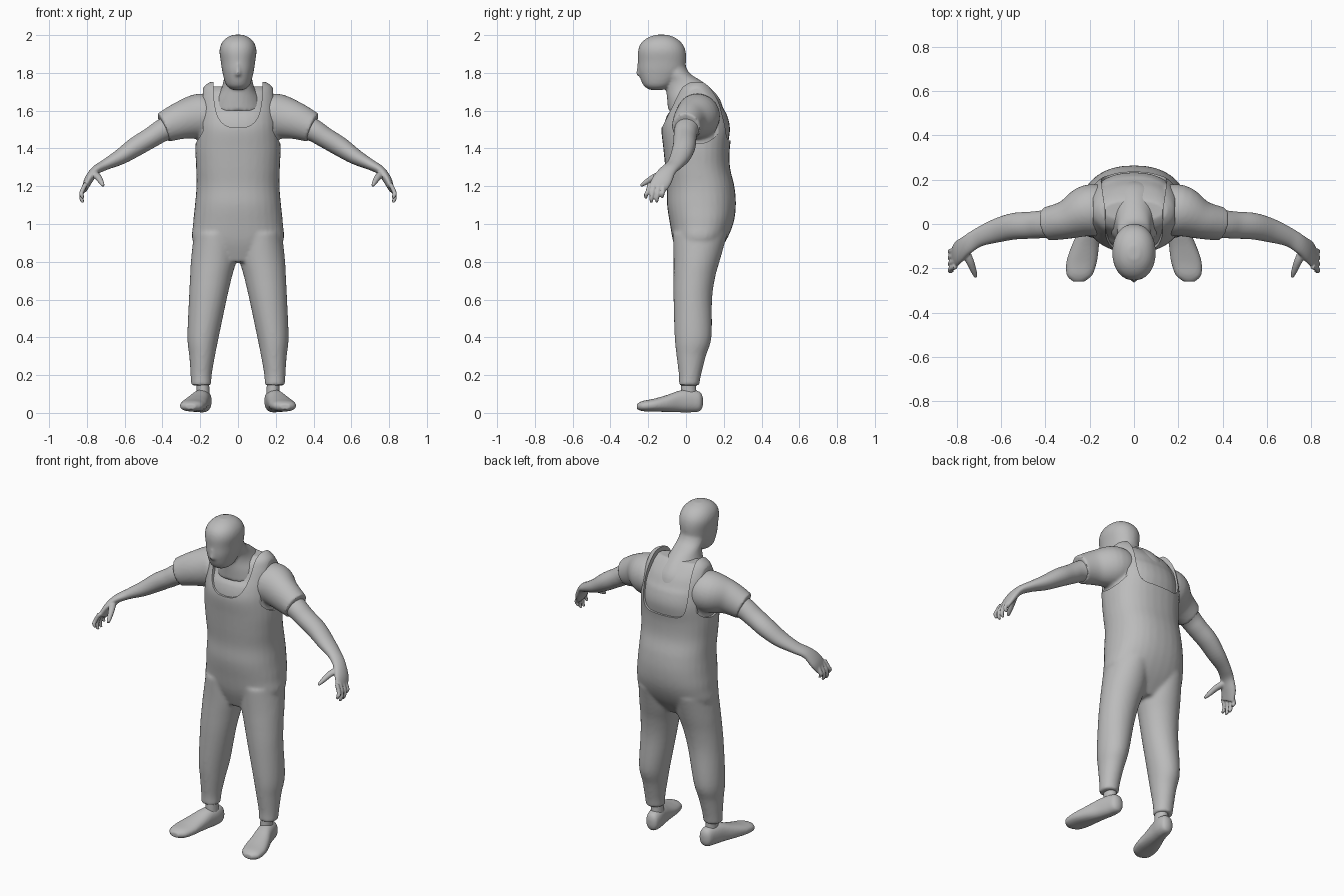
import bpy, bmesh, math
from mathutils import Vector

cube = bpy.data.objects.get("Cube")
if cube:
    bpy.data.objects.remove(cube, do_unlink=True)

X, Y, Z = Vector((1, 0, 0)), Vector((0, 1, 0)), Vector((0, 0, 1))

grey = bpy.data.materials.new("plain grey")
grey.use_nodes = True
COLOUR = (0.5, 0.5, 0.5, 1)
grey.diffuse_color = COLOUR
grey.node_tree.nodes["Principled BSDF"].inputs["Base Color"].default_value = COLOUR


def spline(rings, steps=5):
    """Smooth the control rings with a Catmull-Rom curve."""
    pts = [Vector(r) for r in rings]
    out = []
    for i in range(len(pts) - 1):
        p0, p1, p2 = pts[max(i - 1, 0)], pts[i], pts[i + 1]
        p3 = pts[min(i + 2, len(pts) - 1)]
        for s in range(steps):
            t = s / steps
            out.append(0.5 * (2 * p1 + (p2 - p0) * t
                              + (2 * p0 - 5 * p1 + 4 * p2 - p3) * t ** 2
                              + (3 * p1 - p0 - 3 * p2 + p3) * t ** 3))
    return out + [pts[-1]]


def loft(bm, rings, side=X, axis=None, n=2.0, both=False, sides=32):
    """Skin rounded rings (x, y, z, half width, half depth) along a path."""
    rings = spline(rings)
    mids = [Vector(r[:3]) for r in rings]
    for sign in (1, -1) if both else (1,):
        loops = []
        for i, r in enumerate(rings):
            t = axis or (mids[min(i + 1, len(mids) - 1)] - mids[max(i - 1, 0)]).normalized()
            u = (side - t * side.dot(t)).normalized()
            v = t.cross(u)
            loop = []
            for k in range(sides):
                c, s = math.cos(math.tau * k / sides), math.sin(math.tau * k / sides)
                p = mids[i] + u * r[3] * math.copysign(abs(c) ** (2 / n), c) \
                    + v * r[4] * math.copysign(abs(s) ** (2 / n), s)
                loop.append(bm.verts.new((p.x * sign, p.y, p.z)))
            loops.append(loop)
        for a, b in zip(loops, loops[1:]):
            for k in range(sides):
                j = (k + 1) % sides
                bm.faces.new((a[k], a[j], b[j], b[k]))
        bm.faces.new(loops[0])
        bm.faces.new(loops[-1])


def level(rows):
    """Turn (z, centre x, half width, front y, back y) into rings."""
    return [(x, (f + b) / 2, z, w, (b - f) / 2) for z, x, w, f, b in rows]


def finish(name, bm, voxel=None, smooth=4, cutters=()):
    """Make the object, fuse its lofts, cut it and shade it."""
    bmesh.ops.recalc_face_normals(bm, faces=bm.faces)
    mesh = bpy.data.meshes.new(name)
    bm.to_mesh(mesh)
    bm.free()
    mesh.materials.append(grey)
    ob = bpy.data.objects.new(name, mesh)
    bpy.context.scene.collection.objects.link(ob)
    if not voxel:
        ob.hide_render = True
        return ob
    fuse = ob.modifiers.new("fuse", 'REMESH')
    fuse.mode, fuse.voxel_size = 'VOXEL', voxel
    soft = ob.modifiers.new("soften", 'SMOOTH')
    soft.factor, soft.iterations = 0.5, smooth
    for c in cutters:
        cut = ob.modifiers.new("cut", 'BOOLEAN')
        cut.operation, cut.object, cut.solver = 'DIFFERENCE', c, 'EXACT'
    bpy.ops.object.select_all(action='DESELECT')
    bpy.context.view_layer.objects.active = ob
    ob.select_set(True)
    for m in list(ob.modifiers):
        bpy.ops.object.modifier_apply(modifier=m.name)
    bpy.ops.object.shade_smooth_by_angle(angle=math.radians(40))
    for c in cutters:
        bpy.data.objects.remove(c, do_unlink=True)
    return ob


def cutter(name, rings, side, axis, n, both=False):
    bm = bmesh.new()
    loft(bm, rings, side, axis, n, both)
    return finish(name, bm)


# Trunk levels shared by the overalls and the shirt
trunk = [(.80, 0, .12, -.03, .13), (.90, 0, .235, -.066, .205), (1.0, 0, .238, -.085, .25),
         (1.1, 0, .228, -.10, .264), (1.2, 0, .22, -.10, .256), (1.3, 0, .222, -.11, .233),
         (1.4, 0, .226, -.12, .232), (1.5, 0, .22, -.13, .245), (1.57, 0, .214, -.115, .232),
         (1.63, 0, .208, -.09, .213), (1.68, 0, .198, -.068, .187), (1.725, 0, .183, -.04, .15),
         (1.752, 0, .15, .0, .12)]

# Overalls: trunk and trouser legs, opened at neck, back and arms
bm = bmesh.new()
loft(bm, level(trunk), axis=Z, n=2.3)
loft(bm, level([(.145, .195, .054, -.038, .07), (.2, .195, .056, -.038, .08),
                (.3, .19, .068, -.05, .105), (.4, .185, .083, -.06, .135),
                (.6, .16, .10, -.066, .138), (.72, .143, .111, -.066, .155),
                (.82, .127, .121, -.066, .183), (.95, .115, .118, -.07, .22)]),
     axis=Z, both=True)
neckline = cutter("neckline_cutter", [(0, -.4, 1.76, .13, .25), (0, .07, 1.76, .13, .25)], X, Y, 3)
back_gap = cutter("back_cutter", [(0, .065, 1.76, .13, .32), (0, .4, 1.76, .18, .32)], X, Y, 6)
armholes = cutter("armhole_cutter", [(.186, .06, 1.61, .145, .185), (.4, .06, 1.61, .145, .185)],
                  Y, X, 2.2, True)
finish("overalls", bm, .01, 6, (neckline, back_gap, armholes))

# Shirt: trunk just inside the overalls, with short sleeves
bm = bmesh.new()
loft(bm, level([(z - (.024 if z > 1.6 else 0), x, w - .012, f + .012, b - .012)
                for z, x, w, f, b in trunk if z > 1.25]), axis=Z, n=2.3)
loft(bm, [(.10, .065, 1.57, .10, .10), (.20, .06, 1.57, .118, .12),
          (.30, .02, 1.548, .088, .10), (.395, .0, 1.51, .076, .08)], Y, both=True)
finish("shirt", bm, .009, 4)

# Head and neck
bm = bmesh.new()
loft(bm, level([(1.71, 0, .03, -.19, -.12), (1.735, 0, .062, -.226, -.07),
                (1.80, 0, .082, -.25, -.012), (1.86, 0, .091, -.253, .0),
                (1.915, 0, .098, -.254, -.002), (1.955, 0, .088, -.24, -.02),
                (1.985, 0, .062, -.205, -.055), (2.002, 0, .025, -.16, -.10)]), axis=Z, n=2.15)
loft(bm, level([(1.60, 0, .15, -.095, .20), (1.66, 0, .125, -.10, .18),
                (1.71, 0, .092, -.105, .14), (1.755, 0, .077, -.108, .085),
                (1.80, 0, .074, -.125, .018), (1.86, 0, .065, -.14, -.01)]), axis=Z)
loft(bm, level([(1.785, 0, .014, -.262, -.22), (1.80, 0, .016, -.264, -.22),
                (1.85, 0, .008, -.257, -.23)]), axis=Z)
finish("head_and_neck", bm, .008, 5)

# Arms with palms, four curled fingers and a thumb
bm = bmesh.new()
loft(bm, [(.22, .05, 1.56, .08, .08), (.38, .005, 1.505, .065, .062), (.46, -.005, 1.458, .061, .055),
          (.54, -.01, 1.41, .06, .052), (.62, -.03, 1.357, .054, .042), (.70, -.06, 1.315, .043, .029),
          (.755, -.095, 1.283, .043, .024), (.79, -.125, 1.235, .052, .023),
          (.812, -.155, 1.185, .047, .015)], Y, both=True)
for base, tip, drop in ((-.192, -.212, 1.135), (-.168, -.183, 1.113),
                        (-.143, -.154, 1.115), (-.119, -.125, 1.138)):
    loft(bm, [(.805, base, 1.215, .012, .012), (.826, (base + tip) / 2, 1.172, .012, .012),
              (.829, tip, drop + .02, .011, .011), (.818, tip, drop, .007, .007)],
         Y, both=True, sides=12)
loft(bm, [(.77, -.11, 1.27, .022, .02), (.742, -.165, 1.25, .019, .017),
          (.724, -.21, 1.222, .014, .014), (.713, -.24, 1.203, .008, .008)],
     X, both=True, sides=12)
finish("arms_and_hands", bm, .005, 3)

# Ankles
bm = bmesh.new()
loft(bm, level([(.06, .185, .037, -.03, .065), (.12, .185, .034, -.028, .055),
                (.2, .19, .036, -.025, .058)]), axis=Z, both=True)
finish("ankles", bm, .008, 2)

# Shoes, from heel to toe
bm = bmesh.new()
loft(bm, [(.18, .09, .06, .012, .02), (.181, .075, .06, .036, .05), (.186, .03, .063, .046, .06),
          (.20, -.03, .061, .051, .058), (.22, -.10, .05, .062, .045), (.236, -.17, .041, .069, .034),
          (.246, -.23, .036, .058, .027), (.25, -.26, .034, .026, .014)],
     X, -Y, 2.3, True)
finish("shoes", bm, .007, 3)
